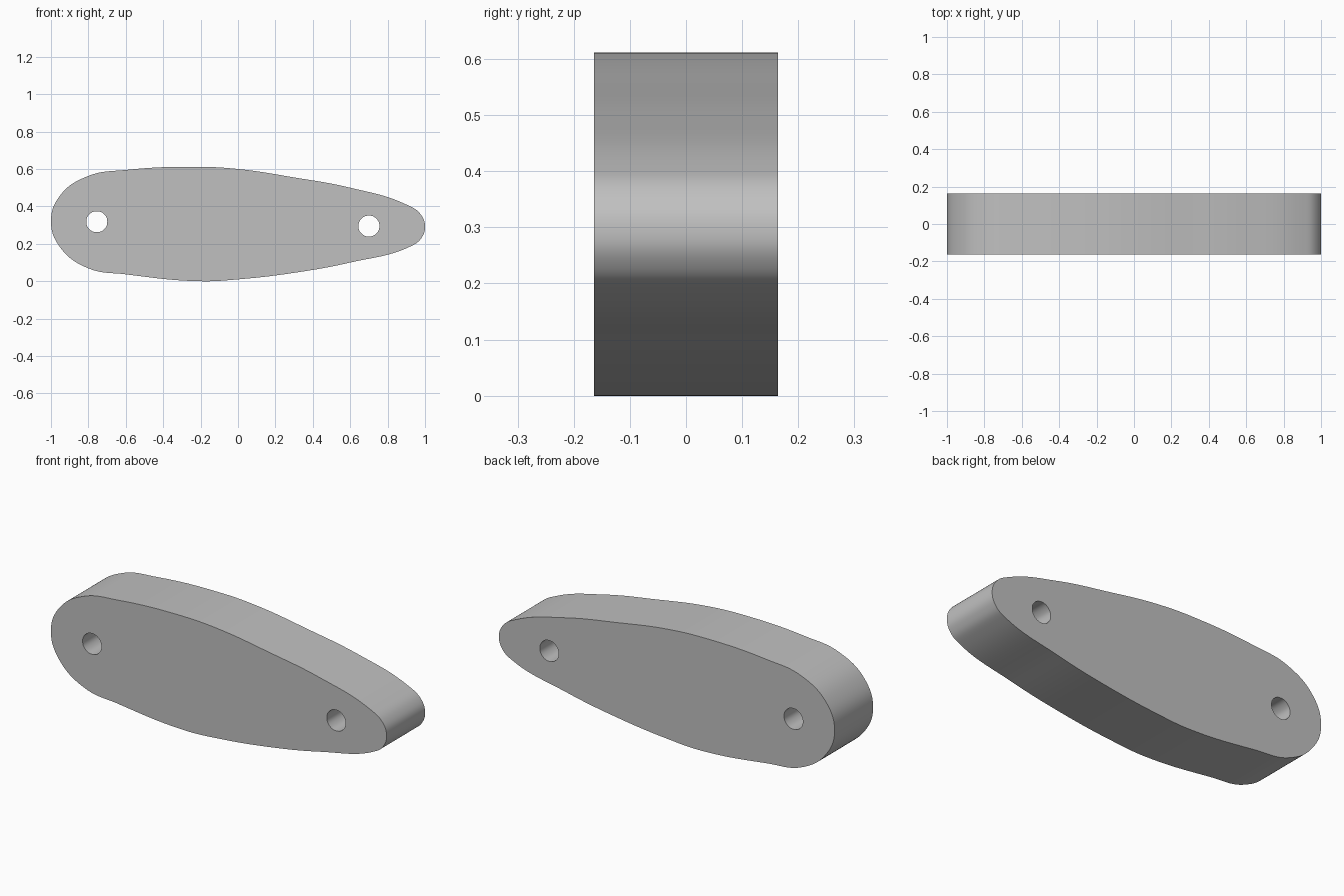
import bpy
import math

if "Cube" in bpy.data.objects:
    bpy.data.objects.remove(bpy.data.objects["Cube"], do_unlink=True)

HALF_DEPTH = 0.164

# Single grey finish
grey = bpy.data.materials.new("grey")
grey.use_nodes = True
colour = (0.53, 0.53, 0.53, 1)
grey.diffuse_color = colour
grey.node_tree.nodes["Principled BSDF"].inputs["Base Color"].default_value = colour

# Teardrop outline, clockwise from the blunt end
OUTLINE = [
    (-1, 0.32), (-0.95, 0.46), (-0.8, 0.563), (-0.6, 0.595), (-0.23, 0.612),
    (0, 0.6), (0.3, 0.555), (0.6, 0.5), (0.9, 0.41), (0.975, 0.36),
    (1, 0.295), (0.98, 0.23), (0.93, 0.19), (0.6, 0.1), (0.3, 0.045),
    (0, 0.01), (-0.2, 0), (-0.6, 0.037), (-0.8, 0.069), (-0.95, 0.18),
]
HOLES = [(-0.755, 0.318), (0.7, 0.295)]
HOLE_RADIUS = 0.056

curve = bpy.data.curves.new("plate_profile", "CURVE")
curve.dimensions = "2D"
curve.fill_mode = "BOTH"
curve.resolution_u = 10
curve.extrude = HALF_DEPTH


def add_loop(points):
    spline = curve.splines.new("BEZIER")
    spline.bezier_points.add(len(points) - 1)
    for bp, (x, z) in zip(spline.bezier_points, points):
        bp.co = (x, z, 0)
        bp.handle_left_type = bp.handle_right_type = "AUTO"
    spline.use_cyclic_u = True


add_loop(OUTLINE)

# Two round through holes
for cx, cz in HOLES:
    add_loop([(cx + HOLE_RADIUS * math.cos(a * math.pi / 4),
               cz + HOLE_RADIUS * math.sin(a * math.pi / 4)) for a in range(8)])

# Extruded plate, stood upright and turned into a mesh
plate = bpy.data.objects.new("plate", curve)
bpy.context.collection.objects.link(plate)
plate.rotation_euler.x = math.pi / 2
bpy.ops.object.select_all(action="DESELECT")
plate.select_set(True)
bpy.context.view_layer.objects.active = plate
bpy.ops.object.convert(target="MESH")
plate = bpy.context.object
bpy.ops.object.transform_apply(location=False, rotation=True, scale=False)

# Weld caps to walls, then smooth the walls while keeping the rims sharp
bpy.ops.object.mode_set(mode="EDIT")
bpy.ops.mesh.select_all(action="SELECT")
bpy.ops.mesh.remove_doubles(threshold=0.0005)
bpy.ops.mesh.normals_make_consistent(inside=False)
bpy.ops.object.mode_set(mode="OBJECT")
bpy.ops.object.shade_smooth_by_angle(angle=math.radians(30))
plate.data.materials.clear()
plate.data.materials.append(grey)
